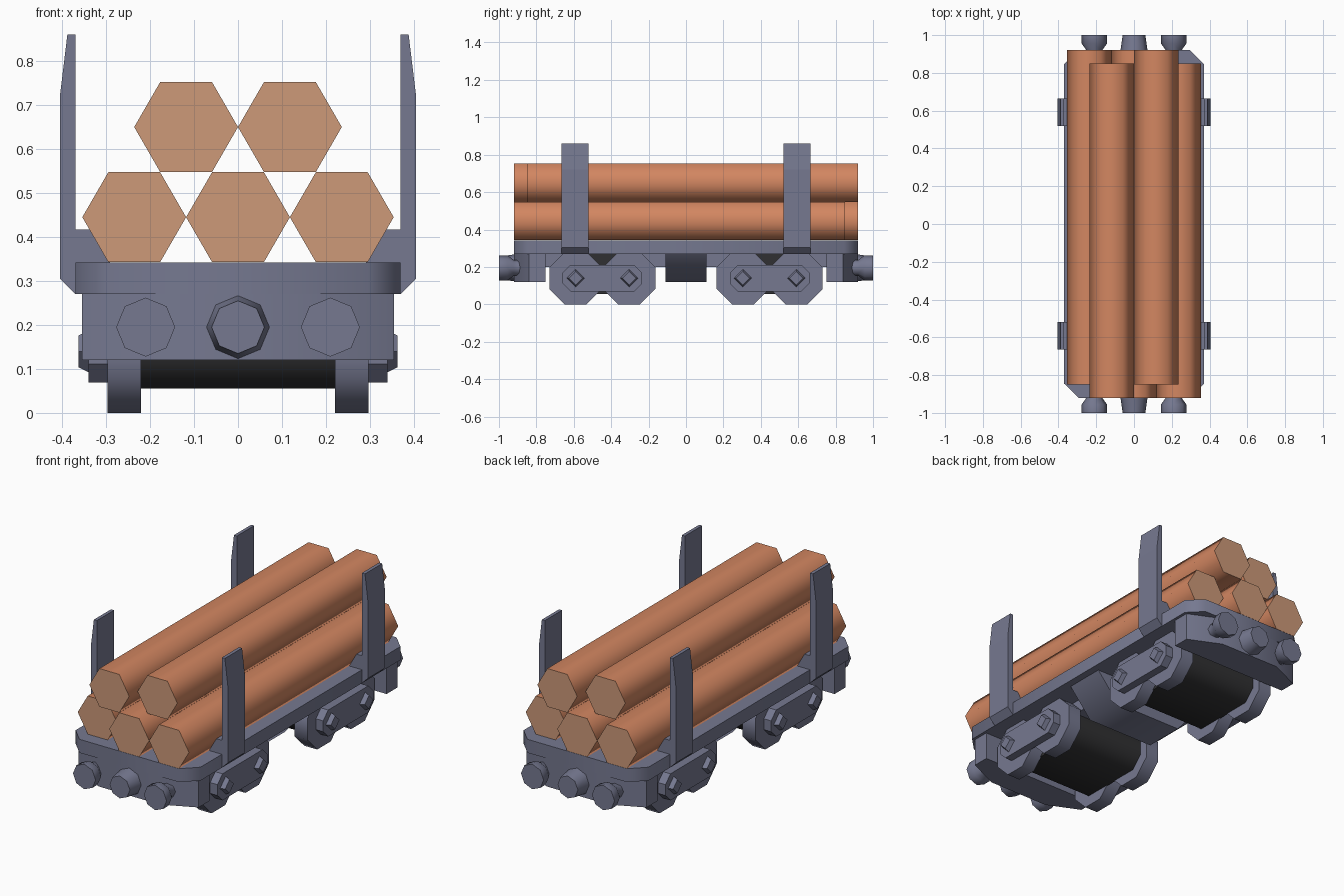
import bpy, bmesh, math
from mathutils import Vector

cube = bpy.data.objects.get("Cube")
if cube:
    bpy.data.objects.remove(cube, do_unlink=True)


def material(name, rgb):
    m = bpy.data.materials.new(name)
    m.use_nodes = True
    m.diffuse_color = (*rgb, 1)
    m.node_tree.nodes["Principled BSDF"].inputs["Base Color"].default_value = (*rgb, 1)
    return m


STEEL = material("blue_grey_steel", (0.18, 0.19, 0.28))
DARK = material("dark_grey", (0.03, 0.03, 0.032))
BARK = material("bark", (0.65, 0.24, 0.12))
CUT = material("cut_wood", (0.61, 0.32, 0.19))


def loft(name, rings, axis, mats, smooth=0):
    """Skin two or more equal rings, each (profile, position along axis)."""
    place = {"x": lambda u, v, t: (t, u, v),
             "y": lambda u, v, t: (u, t, v),
             "z": lambda u, v, t: (u, v, t)}[axis]
    bm = bmesh.new()
    loops = [[bm.verts.new(place(u, v, t)) for u, v in pts] for pts, t in rings]
    n = len(loops[0])
    for a, b in zip(loops, loops[1:]):
        for i in range(n):
            j = (i + 1) % n
            bm.faces.new((a[i], a[j], b[j], b[i]))
    # end caps take the last material
    for cap in (loops[0], loops[-1]):
        bm.faces.new(cap).material_index = len(mats) - 1
    bmesh.ops.recalc_face_normals(bm, faces=bm.faces[:])
    me = bpy.data.meshes.new(name)
    bm.to_mesh(me)
    bm.free()
    for m in mats:
        me.materials.append(m)
    if smooth:
        me.shade_smooth()
        me.set_sharp_from_angle(angle=math.radians(smooth))
    ob = bpy.data.objects.new(name, me)
    bpy.context.collection.objects.link(ob)
    return ob


def prism(name, pts, axis, lo, hi, mats=(STEEL,), smooth=0):
    return loft(name, [(pts, lo), (pts, hi)], axis, mats, smooth)


def ngon(n, r, u=0, v=0, turn=0):
    return [(u + r * math.cos(turn + math.tau * i / n),
             v + r * math.sin(turn + math.tau * i / n)) for i in range(n)]


def octagon_rect(hu, hv, c, v=0, u=0):
    """Rectangle with cut corners, half sizes hu and hv."""
    quarter = [(hu, hv - c), (hu - c, hv)]
    pts = quarter + [(-a, b) for a, b in reversed(quarter)]
    pts += [(-a, -b) for a, b in pts[:4]]
    return [(u + a, v + b) for a, b in pts]


# Load: hexagonal logs, alternately shifted
R = 0.118
LOGS = {"lower_right": (-2, 0.445, -0.85, 0.92), "lower_middle": (0, 0.445, -0.92, 0.92),
        "lower_left": (2, 0.445, -0.92, 0.85), "upper_right": (-1, 0.65, -0.92, 0.85),
        "upper_left": (1, 0.65, -0.85, 0.92)}
for name, (step, z, back, front) in LOGS.items():
    prism("log_" + name, ngon(6, R, step * R, z), "y", back, front, (BARK, CUT), 65)

# Deck and chassis beam
prism("deck", octagon_rect(0.37, 0.92, 0.075), "z", 0.27, 0.342, smooth=50)
prism("chassis_beam", octagon_rect(0.21, 0.76, 0.01), "z", 0.2, 0.27)
prism("centre_box", [(-0.33, 0.27), (-0.2, 0.12), (0.2, 0.12), (0.33, 0.27)],
      "y", -0.11, 0.11, smooth=55)

# Octagonal wheel measures
APO, CZ = 0.14, 0.14
WHEEL_R = APO / math.cos(math.pi / 8)

for e, end in ((-1, "front"), (1, "back")):
    # End sill, buffers and coupling
    sill = [(0.355, 0.75), (0.355, 0.84), (0.18, 0.92)]
    sill += [(-x, y) for x, y in reversed(sill)]
    prism(end + "_sill", [(x, e * y) for x, y in sill], "z", 0.12, 0.27, smooth=35)
    for x, side in ((-0.21, "right"), (0.21, "left")):
        loft(f"{end}_{side}_buffer",
             [(ngon(8, r, x, 0.195), e * y) for r, y in
              ((0.042, 0.88), (0.042, 0.92), (0.067, 0.955), (0.067, 1.0))],
             "y", (STEEL,), 50)
    loft(end + "_coupling", [(ngon(8, 0.073, 0, 0.195), e * 0.91),
                             (ngon(8, 0.06, 0, 0.195), e)], "y", (STEEL,), 50)

    # Bogie body between the wheels
    by = e * 0.447
    prism(end + "_bogie_body", octagon_rect(0.235, 0.107, 0.06, 0.162, by),
          "x", -0.225, 0.225, (DARK,), 50)

    for s, side in ((-1, "right"), (1, "left")):
        tag = f"{end}_{side}"
        # Side frame carrying two axle boxes
        prism(tag + "_side_frame", octagon_rect(0.212, 0.071, 0.042, CZ, by),
              "x", s * 0.295, s * 0.34)
        for k, axle in ((-1, "first"), (1, "second")):
            y = by + k * 0.143
            prism(f"{tag}_{axle}_wheel", ngon(8, WHEEL_R, y, CZ, math.pi / 8),
                  "x", s * 0.22, s * 0.297, smooth=50)
            loft(f"{tag}_{axle}_bolt", [(ngon(4, 0.05, y, CZ), s * 0.335),
                                        (ngon(4, 0.036, y, CZ), s * 0.363)], "x", (STEEL,))

        # Stake with its foot on the deck
        y0, y1 = e * 0.52, e * 0.665
        stake = [(0.37, 0.27), (0.405, 0.305), (0.405, 0.72), (0.388, 0.86), (0.37, 0.86)]
        foot = [(0.37, 0.34), (0.37, 0.417), (0.33, 0.417), (0.29, 0.34)]
        prism(tag + "_stake", [(s * x, z) for x, z in stake], "y", y0, y1)
        prism(tag + "_stake_foot", [(s * x, z) for x, z in foot], "y", y0, y1)
